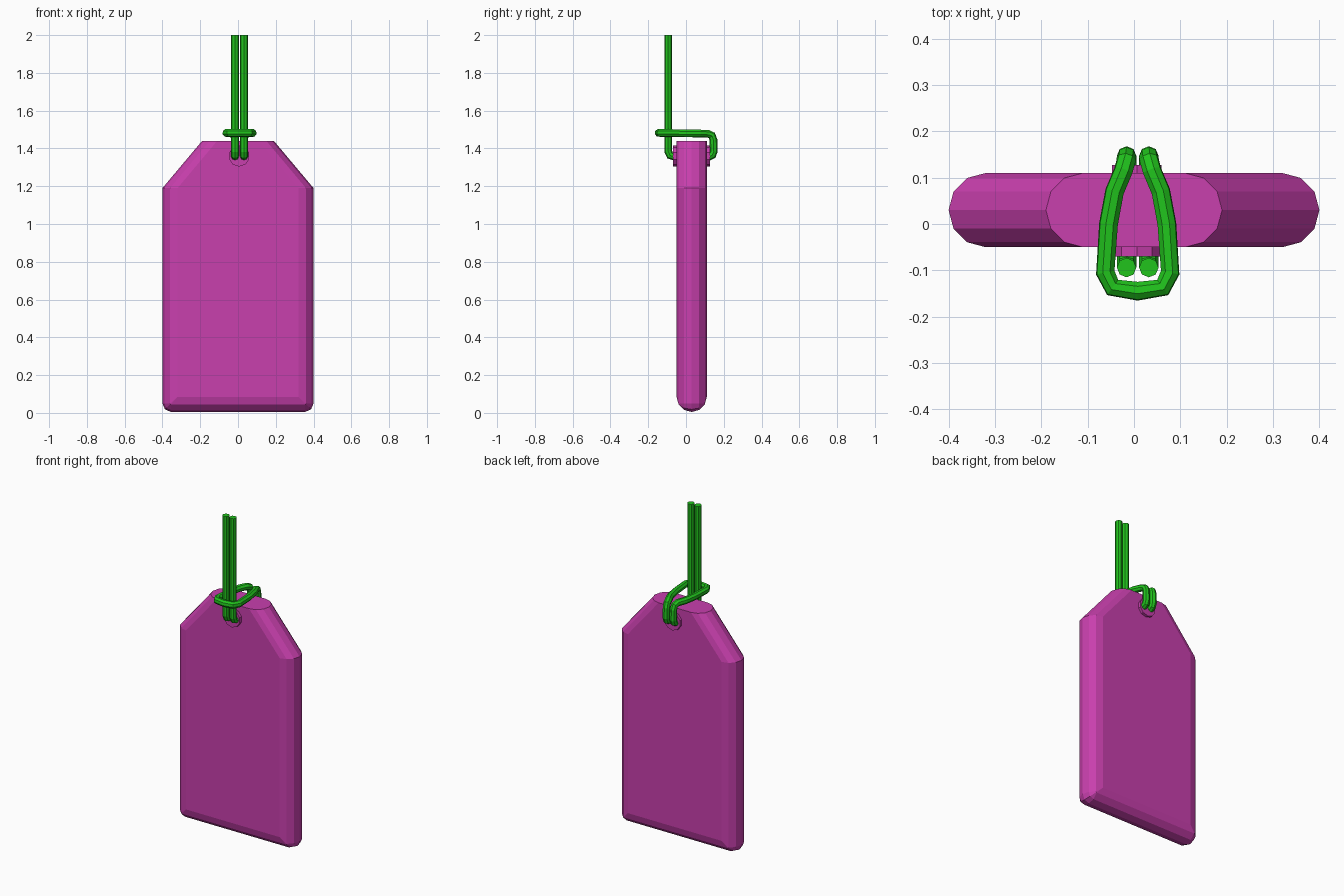
import bpy, bmesh, math

if "Cube" in bpy.data.objects:
    bpy.data.objects.remove(bpy.data.objects["Cube"])

def material(name, rgb):
    m = bpy.data.materials.new(name)
    m.diffuse_color = (*rgb, 1)
    m.use_nodes = True
    m.node_tree.nodes["Principled BSDF"].inputs["Base Color"].default_value = m.diffuse_color
    return m

def add_object(name, data, mat):
    ob = bpy.data.objects.new(name, data)
    data.materials.append(mat)
    bpy.context.collection.objects.link(ob)
    return ob

pink = material("pink", (0.58, 0.05, 0.42))
green = material("green", (0.015, 0.55, 0.012))

# Tag body: outline rings stacked along y to give half-round edges, flat cut top
R, YC, STEPS = 0.08, 0.03, 6

def outline(d):
    c = max(0.0, 0.045 - d)
    x, z = 0.4 - d, 0.005 + d
    half = [(x - c, z), (x - 0.3 * c, z + 0.3 * c), (x, z + c),
            (x, 1.19), (0.19 - d, 1.44)]
    return half + [(-px, pz) for px, pz in reversed(half)]

bm = bmesh.new()
rings = []
for i in range(STEPS + 1):
    a = math.pi * (i / STEPS - 0.5)
    y = YC + R * math.sin(a)
    rings.append([bm.verts.new((px, y, pz)) for px, pz in outline(R * (1 - math.cos(a)))])
n = len(rings[0])
for r0, r1 in zip(rings, rings[1:]):
    for j in range(n):
        k = (j + 1) % n
        bm.faces.new((r0[j], r0[k], r1[k], r1[j]))
bm.faces.new(rings[0])
bm.faces.new(rings[-1])
bmesh.ops.remove_doubles(bm, verts=bm.verts, dist=0.0005)
bmesh.ops.dissolve_limit(bm, angle_limit=0.01, verts=bm.verts, edges=bm.edges)
bmesh.ops.recalc_face_normals(bm, faces=bm.faces)
mesh = bpy.data.meshes.new("tag_body")
bm.to_mesh(mesh)
bm.free()
add_object("tag_body", mesh, pink)

# Eyelet running through the tag
bpy.ops.mesh.primitive_cylinder_add(vertices=10, radius=0.056, depth=0.197,
                                    location=(0.006, 0.0285, 1.36),
                                    rotation=(math.pi / 2, 0, 0))
eyelet = bpy.context.object
eyelet.name = "eyelet"
eyelet.data.materials.append(pink)

# Cord: half path mirrored about its centre, looped around the hanging strands
CX = 0.008
half = [(-0.024, -0.094, 2.0), (-0.024, -0.094, 1.385), (-0.024, -0.085, 1.363),
        (-0.024, -0.06, 1.356), (-0.024, 0.12, 1.356), (-0.024, 0.14, 1.365),
        (-0.024, 0.147, 1.385), (-0.024, 0.145, 1.445), (-0.025, 0.137, 1.469),
        (-0.031, 0.115, 1.478), (-0.05, 0.07, 1.479), (-0.063, 0.0, 1.48),
        (-0.07, -0.105, 1.482), (-0.054, -0.137, 1.482)]
path = half + [(0, -0.145, 1.482)] + [(-x, y, z) for x, y, z in reversed(half)]
cu = bpy.data.curves.new("cord", "CURVE")
cu.dimensions = "3D"
cu.bevel_depth = 0.021
cu.bevel_resolution = 2
cu.use_fill_caps = True
sp = cu.splines.new("POLY")
sp.points.add(len(path) - 1)
for p, (x, y, z) in zip(sp.points, path):
    p.co = (x + CX, y, z, 1)
sp.use_smooth = False
add_object("cord", cu, green)
